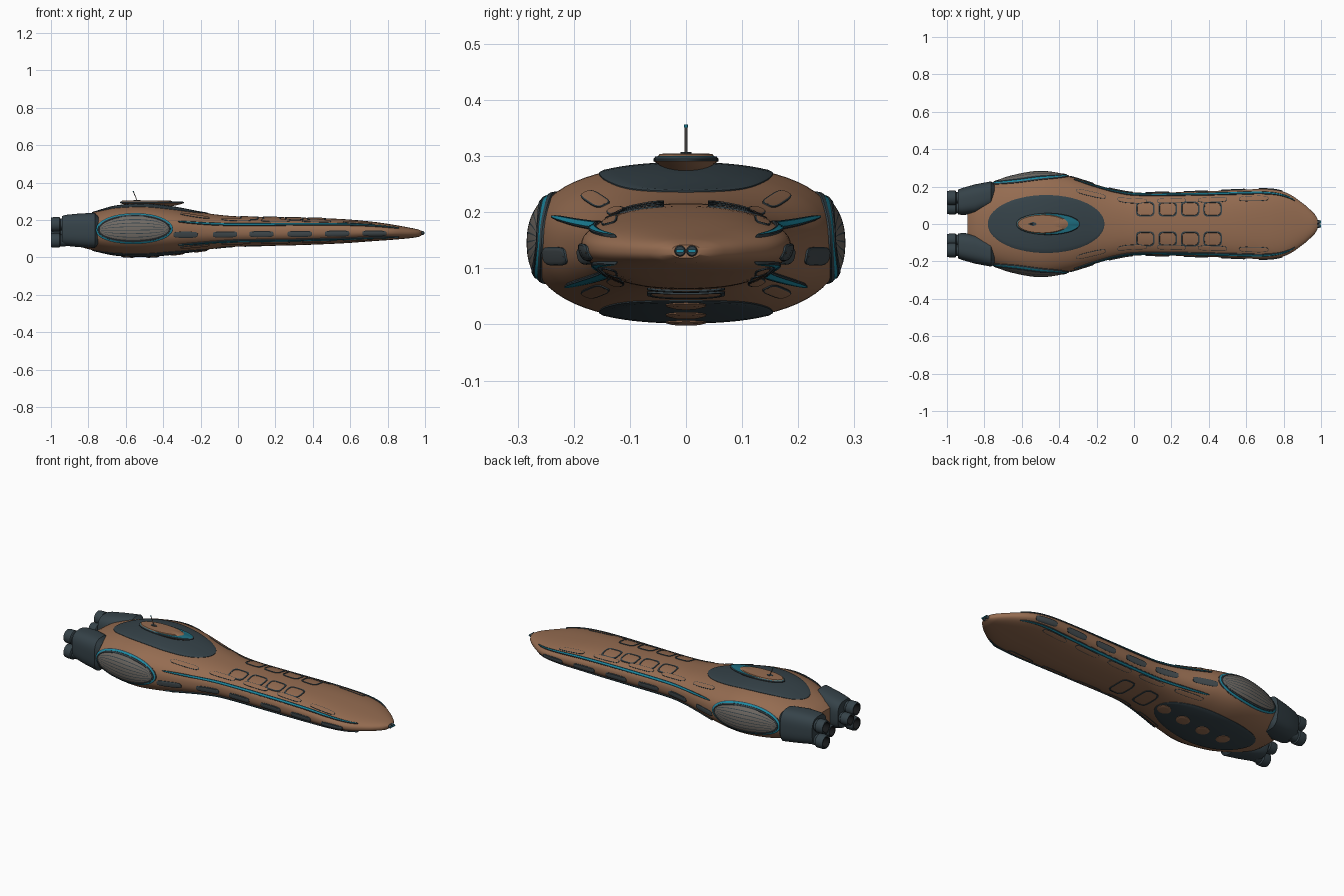
import bpy, bmesh, math
from math import cos, sin, tau, radians, hypot

cube = bpy.data.objects.get("Cube")
if cube:
    bpy.data.objects.remove(cube, do_unlink=True)


def material(name, r, g, b):
    m = bpy.data.materials.new(name)
    m.use_nodes = True
    m.diffuse_color = (r, g, b, 1)
    bsdf = next(n for n in m.node_tree.nodes if n.type == "BSDF_PRINCIPLED")
    bsdf.inputs["Base Color"].default_value = (r, g, b, 1)
    return m


PALETTE = [material("copper hull", .3, .15, .082),
           material("slate panel", .036, .055, .066),
           material("teal light", .012, .25, .36),
           material("deep teal", .012, .15, .21),
           material("grey grille", .16, .142, .125),
           material("grey window", .058, .073, .08),
           material("black interior", .008, .009, .01)]
COPPER, SLATE, TEAL, DEEP, GREY, WINDOW, BLACK = range(len(PALETTE))
POWER = 2.4

# Hull stations: x, half width, top, bottom
STATIONS = [
    (-.89, .13, .19, .085), (-.85, .165, .215, .06), (-.76, .215, .245, .035),
    (-.65, .254, .275, .013), (-.5, .277, .285, .006), (-.35, .255, .27, .018),
    (-.2, .21, .242, .038), (-.1, .183, .228, .05), (0, .168, .22, .058),
    (.3, .172, .214, .065), (.55, .182, .206, .075), (.72, .186, .191, .087),
    (.82, .165, .177, .094), (.91, .105, .161, .102), (.955, .064, .152, .108),
    (.973, .044, .147, .112), (.982, .026, .142, .118)]


def section(x):
    """Smoothly interpolated half width, middle height and half height."""
    last = len(STATIONS) - 1
    x = min(max(x, STATIONS[0][0]), STATIONS[last][0])
    i = max(k for k in range(last) if STATIONS[k][0] <= x)
    p, q = STATIONS[i], STATIONS[i + 1]
    o, r = STATIONS[max(i - 1, 0)], STATIONS[min(i + 2, last)]
    d = q[0] - p[0]
    t = (x - p[0]) / d
    out = []
    for k in (1, 2, 3):
        m0 = (q[k] - o[k]) / (q[0] - o[0]) * d
        m1 = (r[k] - p[k]) / (r[0] - p[0]) * d
        out.append((2*t**3 - 3*t*t + 1) * p[k] + (t**3 - 2*t*t + t) * m0
                   + (3*t*t - 2*t**3) * q[k] + (t**3 - t*t) * m1)
    w, top, bottom = out
    return w, (top + bottom) / 2, (top - bottom) / 2


def oval(a, b, count, power=2.0):
    """Superellipse outline, symmetric in pairs about both axes."""
    pts = []
    for i in range(count):
        t = (i + .5) * tau / count
        c, s = cos(t), sin(t)
        pts.append((math.copysign(a * abs(c) ** (2 / power), c),
                    math.copysign(b * abs(s) ** (2 / power), s)))
    return pts


def finish(name, bm):
    bmesh.ops.recalc_face_normals(bm, faces=bm.faces)
    mesh = bpy.data.meshes.new(name)
    bm.to_mesh(mesh)
    bm.free()
    for m in PALETTE:
        mesh.materials.append(m)
    mesh.shade_smooth()
    mesh.set_sharp_from_angle(angle=radians(35))
    ob = bpy.data.objects.new(name, mesh)
    bpy.context.collection.objects.link(ob)


def bridge(bm, rings, colours):
    """Skin consecutive rings of points, one colour for each band."""
    loops = [[bm.verts.new(p) for p in ring] for ring in rings]
    for lo, hi, colour in zip(loops, loops[1:], colours):
        for i in range(len(lo)):
            j = (i + 1) % len(lo)
            bm.faces.new((lo[i], lo[j], hi[j], hi[i])).material_index = colour
    return loops


def loft(name, rings, colours, end_colour):
    bm = bmesh.new()
    loops = bridge(bm, rings, colours)
    bm.faces.new(loops[0]).material_index = colours[0]
    bm.faces.new(loops[-1]).material_index = end_colour
    finish(name, bm)


def lathe_x(name, y, z, profile, colours, end_colour, count=24):
    rings = [[(x, y + u, z + v) for u, v in oval(r, r, count)] for x, r in profile]
    loft(name, rings, colours, end_colour)


def place(face, x, c, v, lift):
    """Point on the hull: projected on top or bottom, or wrapped at angle c."""
    w, mid, h = section(x)
    if face == "wrap":
        a = radians(c)
        a += v / hypot(w * sin(a), h * cos(a))
        r = (abs(cos(a)) ** POWER + abs(sin(a)) ** POWER) ** (-1 / POWER)
        y, z = r * cos(a), r * sin(a)
        ny = math.copysign(abs(y) ** (POWER - 1) / w, y)
        nz = math.copysign(abs(z) ** (POWER - 1) / h, z)
        k = lift / hypot(ny, nz)
        return (x, w * y + k * ny, mid + h * z + k * nz)
    y = c + v
    z = h * max(0, 1 - abs(y / w) ** POWER) ** (1 / POWER) + lift
    return (x, y, mid + z if face == "top" else mid - z)


def plate(name, face, x, c, a, b, rings, fills, power=2.0, count=32, rows=6, skew=0):
    """Curved panel. rings: (inset, lift, colour); fills cycle over the rows."""
    rings = [(0, -.01, rings[0][2])] + rings
    bm = bmesh.new()
    loops = bridge(bm, [[place(face, x + u, c + skew * u, v, lift)
                         for u, v in oval(a - d, b - d, count, power)]
                        for d, lift, _ in rings], [r[2] for r in rings[1:]])
    d, lift, _ = rings[-1]
    outline = oval(a - d, b - d, count, power)
    columns = []
    for i in range(count // 2):
        u, v = outline[i]
        mids = [bm.verts.new(place(face, x + u, c + skew * u, v * (1 - 2 * k / rows), lift))
                for k in range(1, rows)]
        columns.append([loops[-1][i]] + mids + [loops[-1][count - 1 - i]])
    for p, q in zip(columns, columns[1:]):
        for k in range(rows):
            f = bm.faces.new((p[k], p[k + 1], q[k + 1], q[k]))
            f.material_index = fills[k % len(fills)]
    finish(name, bm)


# Main hull
hull = []
for i in range(121):
    x = -.89 + 1.872 * i / 120
    w, mid, h = section(x)
    hull.append([(x, y, mid + z) for y, z in oval(w, h, 64, POWER)])
loft("hull", hull, [COPPER] * 120, COPPER)

# Large dark panels above and below
for face in ("top", "bottom"):
    plate(face + "_panel", face, -.47, 0, .312, .155, [(0, .002, SLATE), (.006, .004, SLATE)],
          [SLATE], count=64, rows=16)

# Round bosses and framed hatches on the belly
for x in (-.2, -.325, -.455, -.59):
    plate("belly_boss", "bottom", x, 0, .036, .036,
          [(0, .006, COPPER), (.01, .0085, COPPER)], [COPPER])
for x in (-.075, .08):
    plate("belly_hatch", "bottom", x, 0, .045, .07,
          [(0, .003, SLATE), (.007, .003, SLATE), (.008, .0015, SLATE)], [COPPER], power=4)

# Framed hatches on the deck
for x in (.06, .18, .3, .42):
    for y in (-.08, .08):
        plate("deck_hatch", "top", x, y, .05, .041,
              [(0, .003, SLATE), (.007, .003, SLATE), (.008, .0015, SLATE)], [COPPER], power=4)

for face, side in (("left", 1), ("right", -1)):
    turn = lambda angle: angle if side > 0 else 180 - angle
    # Oval grille pod
    plate(face + "_pod", "wrap", -.555, turn(4), .208, .082,
          [(0, .003, SLATE), (.004, .006, SLATE), (.005, .006, TEAL), (.012, .007, TEAL),
           (.013, .009, SLATE), (.019, .009, SLATE), (.021, .007, SLATE)],
          [GREY, GREY, GREY, GREY, SLATE], count=64, rows=34)
    # Row of side windows
    for x in (-.28, -.07, .125, .33, .53, .73):
        plate(face + "_window", "wrap", x, turn(-10), .065, .0165,
              [(0, .003, SLATE), (.003, .005, SLATE)], [WINDOW], power=4)
    # Long light strips
    for angle, skew in ((-35, 0), (28, 10)):
        plate(face + "_light_strip", "wrap", .27, turn(angle), .59, .009,
              [(0, .004, SLATE), (.003, .006, SLATE), (.0038, .005, TEAL)],
              [TEAL], power=2.8, count=128, rows=2, skew=side * skew)
    # Thin edged panels along the shoulders, above and below
    for angle in (-46, 46):
        for x in (-.23, -.01, .2, .42, .64):
            plate(face + "_shoulder_panel", "wrap", x, turn(angle), .078, .0135,
                  [(0, .002, SLATE), (.0025, .003, SLATE)], [COPPER], power=3.5)
    # Engine housing
    housing = [(-.745, .165, .045, .07), (-.765, .158, .07, .094), (-.85, .132, .08, .09),
               (-.92, .12, .072, .083), (-.94, .118, .066, .077)]
    loft(face + "_engine_housing",
         [[(x, side * yc + u, .145 + v) for u, v in oval(hy, hz, 40, 2.9)]
          for x, yc, hy, hz in housing], [SLATE] * 4, SLATE)
    # Engine nozzles
    for y, z, r in ((.14, .177, .039), (.14, .091, .039), (.085, .135, .034)):
        lathe_x(face + "_nozzle", side * y, z,
                [(-.92, r * .8), (-.95, r * .82), (-.955, r), (-.985, r), (-1, r * .92),
                 (-1, r * .75), (-.96, r * .6)], [SLATE] * 5 + [BLACK], BLACK)
    # Nose lamp
    lathe_x(face + "_nose_lamp", side * .0105, .131,
            [(.965, .01), (.991, .01), (.994, .008)], [SLATE, SLATE], SLATE, 16)
    loft(face + "_nose_light",
         [[(x, side * .0105 + u, .131 + v) for u, v in oval(.007, .003, 16, 3)]
          for x in (.992, 1)], [TEAL], TEAL)

# Raised oval sensor dish
dish = [(-.46, .1, .035, .272), (-.46, .15, .048, .284), (-.46, .172, .058, .291),
        (-.46, .172, .058, .295), (-.46, .166, .055, .299), (-.488, .136, .05, .3),
        (-.49, .13, .047, .304), (-.49, .06, .02, .305)]
loft("sensor_dish", [[(cx + u, v, z) for u, v in oval(a, b, 48)] for cx, a, b, z in dish],
     [COPPER, COPPER, SLATE, SLATE, DEEP, COPPER, COPPER], COPPER)

# Antenna with base and lit tip
loft("antenna_base", [[(-.54 + u, v, z) for u, v in oval(.018, .01, 16)]
                      for z in (.3, .307)], [SLATE], SLATE)
loft("antenna", [[(x + u, v, z) for u, v in oval(.0025, .0025, 8)]
                 for x, z in ((-.54, .305), (-.559, .351))], [GREY], GREY)
loft("antenna_tip", [[(x + u, v, z) for u, v in oval(.0035, .0035, 8)]
                     for x, z in ((-.559, .351), (-.561, .356))], [TEAL], TEAL)
